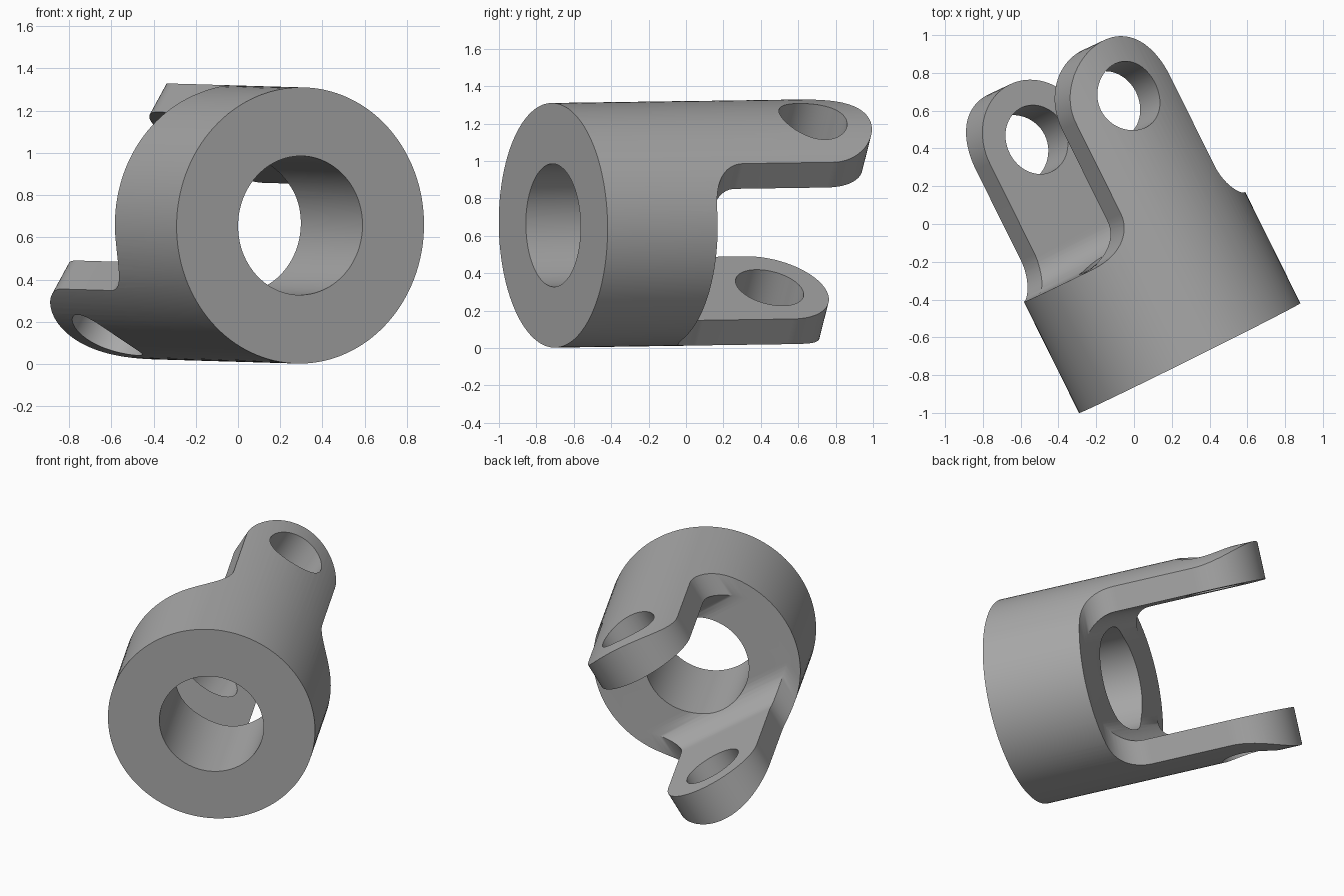
import bpy, bmesh, math
from mathutils import Matrix, Vector

if "Cube" in bpy.data.objects:
    bpy.data.objects.remove(bpy.data.objects["Cube"])

R, BORE = 0.654, 0.329          # barrel and bore radii
SHOULDER, EYE = 0.657, 1.392    # distances along the axis
HALF_W, INNER = 0.325, 0.41     # lug half width, lug inner face offset
EYE_R, SIDE_FILLET, SLOT_FILLET = 0.187, 0.2, 0.17


def arc(cx, cy, r, a0, a1, n):
    return [(cx + r * math.cos(math.radians(a0 + (a1 - a0) * i / n)),
             cy + r * math.sin(math.radians(a0 + (a1 - a0) * i / n))) for i in range(n + 1)]


def prism(name, outline, to3d, depth):
    """Extrude a 2D outline between -depth and +depth."""
    bm = bmesh.new()
    face = bm.faces.new([bm.verts.new(to3d(p, -depth)) for p in outline])
    shift = Vector(to3d((0, 0), depth)) - Vector(to3d((0, 0), -depth))
    ext = bmesh.ops.extrude_face_region(bm, geom=[face], use_keep_orig=True)
    verts = [g for g in ext["geom"] if isinstance(g, bmesh.types.BMVert)]
    bmesh.ops.translate(bm, verts=verts, vec=shift)
    bmesh.ops.recalc_face_normals(bm, faces=bm.faces)
    return link(name, bm)


def cylinder(name, r, length, matrix, seg):
    bm = bmesh.new()
    bmesh.ops.create_cone(bm, cap_ends=True, segments=seg, radius1=r, radius2=r,
                          depth=length, matrix=matrix)
    return link(name, bm)


def link(name, bm):
    me = bpy.data.meshes.new(name)
    bm.to_mesh(me)
    bm.free()
    ob = bpy.data.objects.new(name, me)
    bpy.context.collection.objects.link(ob)
    return ob


along_y = Matrix.Rotation(math.pi / 2, 4, 'X')

# Barrel blank: axis along +y, front face at y = 0
yoke = cylinder("fork_yoke", R, 1.8, Matrix.Translation((0, 0.9, 0)) @ along_y, 128)

# Gap between the two lugs, with rounded inner corners
f = SLOT_FILLET
gap = arc(SHOULDER + f, -INNER + f, f, 270, 180, 12) + arc(SHOULDER + f, INNER - f, f, 180, 90, 12)
gap += [(2.2, INNER), (2.2, -INNER)]

# Waste around the lug outline: filleted shoulders and round ends
s = SIDE_FILLET
right = arc(HALF_W + s, SHOULDER + s, s, 270, 180, 14)
waste = [(1, SHOULDER)] + right + arc(0, EYE, HALF_W, 0, 180, 40)
waste += [(-x, y) for x, y in reversed(right)] + [(-1, SHOULDER), (-1, 2.2), (1, 2.2)]

cutters = [
    cylinder("bore_cutter", BORE, 5, along_y, 96),
    prism("gap_cutter", gap, lambda p, d: (d, p[0], p[1]), 1.2),
    prism("outline_cutter", waste, lambda p, d: (p[0], p[1], d), 1.1),
    cylinder("eye_cutter", EYE_R, 3, Matrix.Translation((0, EYE, 0)), 64),
]
for c in cutters:
    c.hide_render = True
    m = yoke.modifiers.new(c.name, 'BOOLEAN')
    m.operation, m.solver, m.object = 'DIFFERENCE', 'EXACT', c

# Bake the cuts and drop the cutters
bpy.context.view_layer.update()
mesh = bpy.data.meshes.new_from_object(yoke.evaluated_get(bpy.context.evaluated_depsgraph_get()))
yoke.modifiers.clear()
yoke.data = mesh
for c in cutters:
    bpy.data.objects.remove(c)

# Lay the part in its resting pose: heading, slight pitch, roll about its axis
yoke.data.transform(Matrix.Translation((0.295, -0.71, 0.656))
                    @ Matrix.Rotation(math.radians(26.4), 4, 'Z')
                    @ Matrix.Rotation(0.013, 4, 'X')
                    @ Matrix.Rotation(math.radians(31), 4, 'Y'))

# Single grey metal
grey = bpy.data.materials.new("grey_metal")
grey.diffuse_color = (0.4, 0.4, 0.4, 1)
grey.use_nodes = True
grey.node_tree.nodes["Principled BSDF"].inputs["Base Color"].default_value = grey.diffuse_color
mesh.materials.clear()
mesh.materials.append(grey)
for p in mesh.polygons:
    p.material_index = 0

bpy.ops.object.select_all(action='DESELECT')
yoke.select_set(True)
bpy.context.view_layer.objects.active = yoke
bpy.ops.object.shade_smooth_by_angle(angle=math.radians(30))
